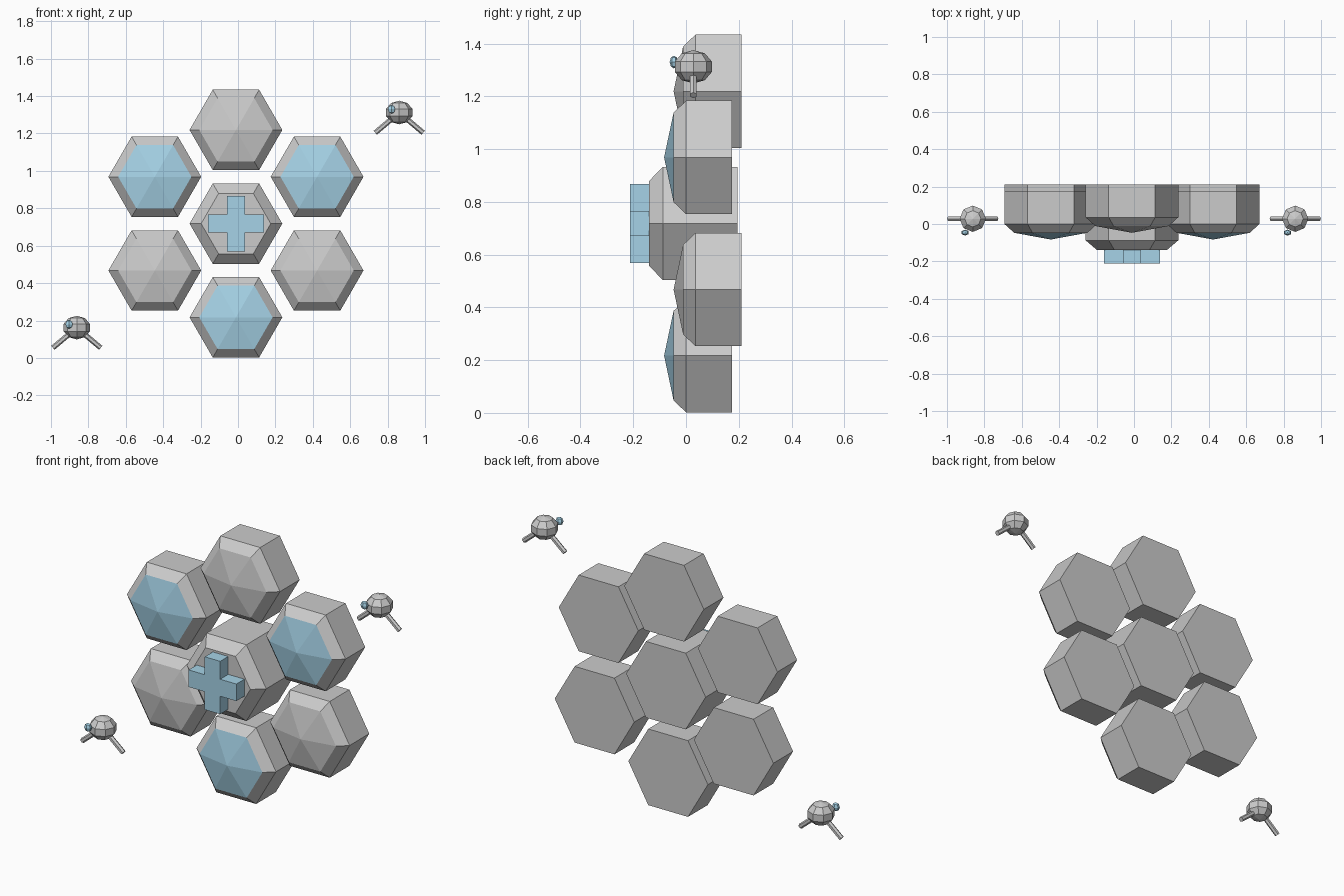
import bpy, bmesh
from math import sin, cos, radians, pi
from mathutils import Vector

if "Cube" in bpy.data.objects:
    bpy.data.objects.remove(bpy.data.objects["Cube"])

CX, CZ = -0.011, 0.718
blue = bpy.data.materials.new("pale_blue")
blue.diffuse_color = (0.38, 0.65, 0.80, 1)
blue.use_nodes = True
blue.node_tree.nodes["Principled BSDF"].inputs["Base Color"].default_value = blue.diffuse_color


def finish(name, bm, mat=None):
    bmesh.ops.recalc_face_normals(bm, faces=bm.faces)
    me = bpy.data.meshes.new(name)
    bm.to_mesh(me)
    bm.free()
    ob = bpy.data.objects.new(name, me)
    bpy.context.collection.objects.link(ob)
    if mat:
        me.materials.append(mat)
    return ob


def hex_block(name, x, z, rings, mat=None):
    """Hexagonal solid along y; rings are (y, radius), radius 0 is a tip."""
    bm = bmesh.new()
    loops = []
    for y, r in rings:
        n = 6 if r else 1
        loops.append([bm.verts.new((x + r * cos(i * pi / 3), y, z + r * sin(i * pi / 3)))
                      for i in range(n)])
    for a, b in zip(loops, loops[1:]):
        for i in range(6):
            j = (i + 1) % 6
            bm.faces.new((a[i], a[j], b[0]) if len(b) == 1 else (a[i], a[j], b[j], b[i]))
    for end in (loops[0], loops[-1]):
        if len(end) == 6:
            bm.faces.new(end)
    return finish(name, bm, mat)


def ellipsoid(name, loc, size, seg, rings, mat=None):
    bm = bmesh.new()
    bmesh.ops.create_uvsphere(bm, u_segments=seg, v_segments=rings, radius=1)
    bmesh.ops.scale(bm, vec=size, verts=bm.verts)
    ob = finish(name, bm, mat)
    ob.location = loc
    return ob


def rod(name, a, b, r):
    a, b = Vector(a), Vector(b)
    bm = bmesh.new()
    bmesh.ops.create_cone(bm, cap_ends=True, segments=6, radius1=r, radius2=r,
                          depth=(b - a).length)
    ob = finish(name, bm)
    ob.location = (a + b) / 2
    ob.rotation_mode = 'QUATERNION'
    ob.rotation_quaternion = (b - a).to_track_quat('Z', 'Y')


# central cell
hex_block("core_cell", CX, CZ, [(0.195, 0.248), (-0.087, 0.248), (-0.14, 0.186)])

# raised cross on the central cell
L, W = 0.149, 0.048
outline = [(W, L), (W, W), (L, W), (L, -W), (W, -W), (W, -L),
           (-W, -L), (-W, -W), (-L, -W), (-L, W), (-W, W), (-W, L)]
bm = bmesh.new()
face = bm.faces.new([bm.verts.new((CX + x, -0.13, CZ + z)) for x, z in outline])
ext = bmesh.ops.extrude_face_region(bm, geom=[face])
bmesh.ops.translate(bm, vec=(0, -0.082, 0),
                    verts=[v for v in ext["geom"] if isinstance(v, bmesh.types.BMVert)])
finish("cross", bm, blue)

# six outer cells, alternately lit (forward) and dark (set back)
for k in range(6):
    a = radians(30 + 60 * k)
    x, z = CX + 0.501 * cos(a), CZ + 0.501 * sin(a)
    lit = k % 2 == 0
    d = 0 if lit else 0.036
    hex_block(f"outer_cell_{k}", x, z, [(0.175 + d, 0.248), (d, 0.248), (d - 0.047, 0.196)])
    hex_block(f"cell_dome_{k}", x, z, [(d - 0.047, 0.196), (d - 0.083, 0)],
              blue if lit else None)

# two small drones: body, eye, pair of legs
for side, x, z in (("right", 0.862, 1.312), ("left", -0.862, 0.162)):
    y = 0.028
    ellipsoid(f"{side}_drone_body", (x, y, z), (0.074, 0.074, 0.063), 8, 5)
    ellipsoid(f"{side}_drone_eye", (x - 0.041, -0.046, z + 0.018),
              (0.022, 0.016, 0.024), 6, 4, blue)
    for s in (-1, 1):
        rod(f"{side}_drone_leg_{'a' if s < 0 else 'b'}",
            (x + s * 0.035, y, z - 0.03), (x + s * 0.128, y, z - 0.108), 0.014)
